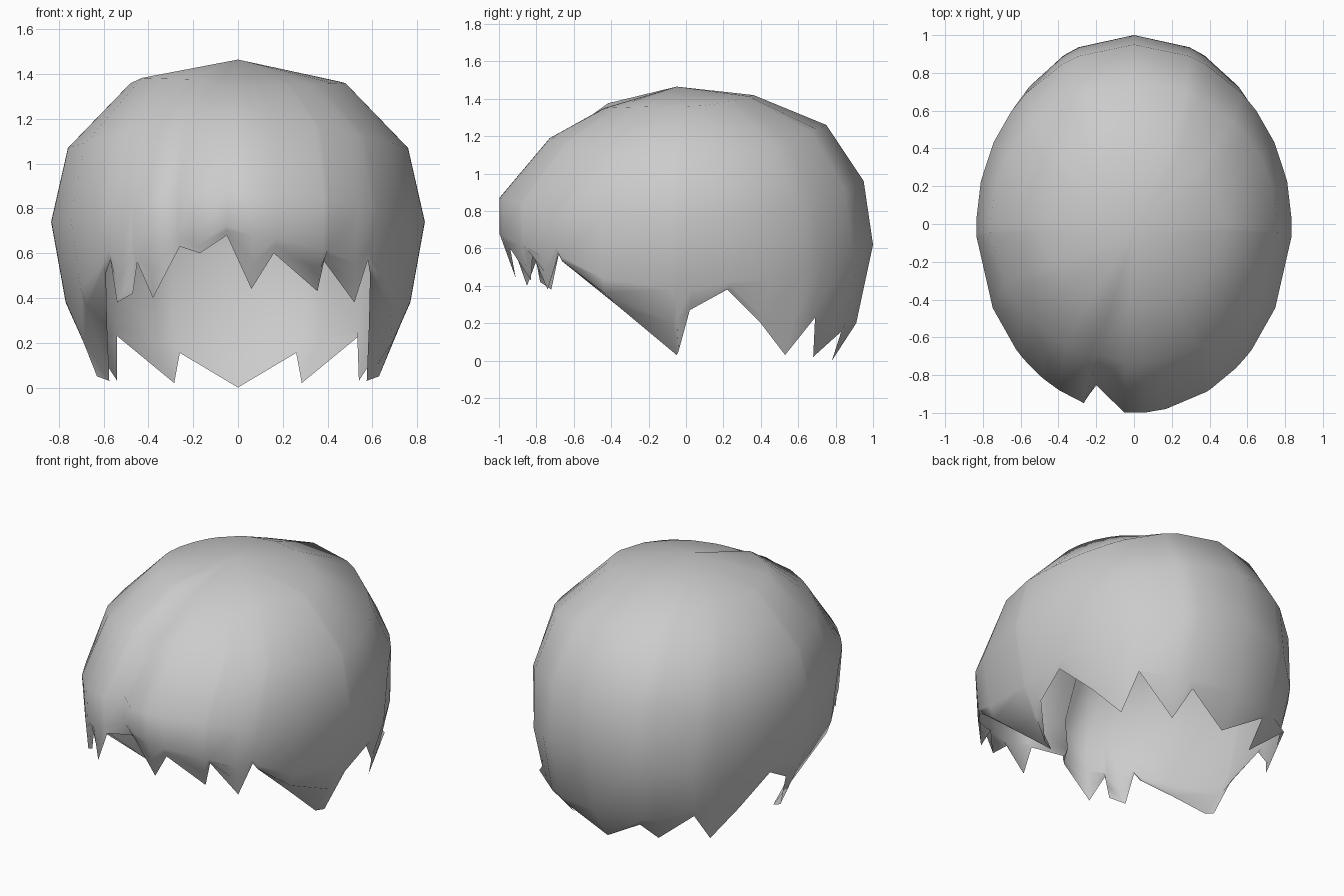
import bpy, bmesh, math

if "Cube" in bpy.data.objects:
    bpy.data.objects.remove(bpy.data.objects["Cube"])

# Tilted rings of the cap: front (y, z), side (x, z), back (y, z)
RINGS = [
    ((-0.44, 1.35), (0.48, 1.36), (0.36, 1.42)),
    ((-0.73, 1.19), (0.76, 1.07), (0.75, 1.26)),
    ((-1.00, 0.87), (0.835, 0.74), (0.95, 0.96)),
    ((-1.00, 0.68), (0.77, 0.38), (1.00, 0.62)),
    ((-0.94, 0.48), (0.69, 0.20), (0.91, 0.20)),
    ((-0.85, 0.20), (0.60, 0.00), (0.80, 0.00)),
]
APEX = (0, -0.05, 1.465)

# Jagged hem: mirrored side and back locks, then the uneven fringe
TEMPLE = (0.585, -0.35, 0.28)
SIDE = [(0.26, 0.83, 0.155), (0.285, 0.68, 0.02), (0.54, 0.69, 0.23),
        (0.54, 0.53, 0.03), (0.65, 0.40, 0.20), (0.74, 0.22, 0.38),
        (0.71, 0.02, 0.27), (0.63, -0.04, 0.05), (0.575, -0.05, 0.03),
        TEMPLE, (0.59, -0.63, 0.51)]
PART = (-0.17, -0.82, 0.60)
FRINGE = [(-0.57, -0.68, 0.57), (-0.54, -0.72, 0.38), (-0.47, -0.78, 0.42),
          (-0.45, -0.79, 0.56), (-0.38, -0.85, 0.40), (-0.26, -0.93, 0.63),
          PART, (-0.05, -0.97, 0.68), (0.06, -0.91, 0.44),
          (0.16, -0.94, 0.60), (0.355, -0.83, 0.43), (0.38, -0.82, 0.57),
          (0.52, -0.74, 0.38), (0.58, -0.68, 0.57)]
PART_DENT = [0, 0.02, 0.12, 0.14, 0.08]


def angle(p):
    return math.atan2(p[0] / 0.83, p[1])


def ring_point(k, a):
    front, side, back = RINGS[k]
    s, c = math.sin(a), math.cos(a)
    end = back if c > 0 else front
    # low rings narrow at the sides only
    w = side[0] + (0.84 - side[0]) * c * c if k > 2 else side[0]
    z = side[1] + (end[1] - side[1]) * c * c
    if k == 0 and -0.95 < s < -0.3 and c < 0.3:
        z += 0.025                          # lift beside the parting
    return (w * s, abs(end[0]) * c, z)


def at_height(profile, z):
    for p, q in zip(profile, profile[1:]):
        if z >= q[2]:
            break
    t = (z - p[2]) / (q[2] - p[2])
    return tuple(u + (v - u) * t for u, v in zip(p, q))


hem = [(0, 0.78, 0.0)] + FRINGE + SIDE + [(-x, y, z) for x, y, z in SIDE]
hem.sort(key=angle)

bm = bmesh.new()
apex = bm.verts.new(APEX)
columns = []
for tip in hem:
    profile = [ring_point(k, angle(tip)) for k in range(len(RINGS))]
    step = 0.08 if (abs(tip[0]), *tip[1:]) == TEMPLE else 0.022
    points = []
    for k in range(5):
        # rings stay above the hem, sliding along the column profile
        clearance = step * (5 - k) if k > 2 else 0
        x, y, z = at_height(profile, max(profile[k][2], tip[2] + clearance))
        if k == 4 and tip in FRINGE:        # fringe locks hang straight
            x, y, z = (0.5 * (u + v) for u, v in zip(points[3], tip))
        elif tip == PART:
            y += PART_DENT[k]
        points.append((x, y, z))
    columns.append([bm.verts.new(p) for p in points + [tip]])

# Skin between neighbouring columns, fan at the crown
for a, b in zip(columns, columns[1:] + columns[:1]):
    bm.faces.new((apex, a[0], b[0]))
    for k in range(5):
        bm.faces.new((a[k], a[k + 1], b[k + 1], b[k]))
bmesh.ops.recalc_face_normals(bm, faces=bm.faces)
if sum(f.normal.dot(f.calc_center_median()) for f in bm.faces) < 0:
    bmesh.ops.reverse_faces(bm, faces=bm.faces)
for f in bm.faces:
    f.smooth = True

mesh = bpy.data.meshes.new("hair_cap")
bm.to_mesh(mesh)
bm.free()
bpy.context.collection.objects.link(bpy.data.objects.new("hair_cap", mesh))
